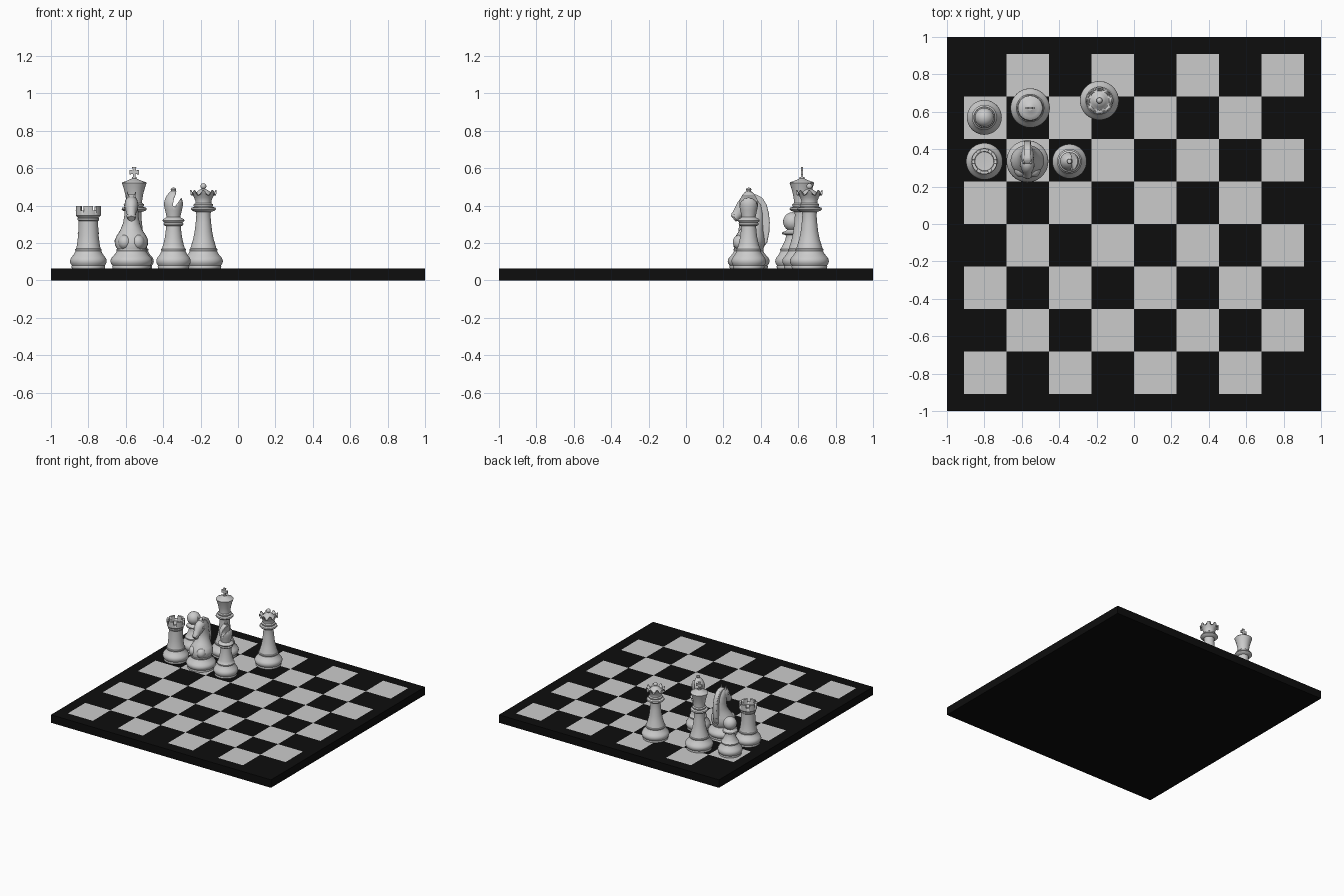
import bpy, bmesh
from math import sin, cos, pi, radians
from mathutils import Vector, Matrix

if "Cube" in bpy.data.objects:
    bpy.data.objects.remove(bpy.data.objects["Cube"])

Z0 = 0.065  # board top


def finish(name, bm, loc=(0, 0, 0), smooth=True, rot=0):
    bmesh.ops.remove_doubles(bm, verts=bm.verts, dist=1e-5)
    bmesh.ops.recalc_face_normals(bm, faces=bm.faces)
    me = bpy.data.meshes.new(name)
    bm.to_mesh(me)
    bm.free()
    ob = bpy.data.objects.new(name, me)
    bpy.context.collection.objects.link(ob)
    ob.location = loc
    ob.rotation_euler.z = rot
    bpy.ops.object.select_all(action='DESELECT')
    ob.select_set(True)
    bpy.context.view_layer.objects.active = ob
    if smooth:
        bpy.ops.object.shade_smooth_by_angle(angle=radians(35))
    return ob


def skin(bm, rings):
    rows = [[bm.verts.new(p) for p in ring] for ring in rings]
    n = len(rows[0])
    for a, b in zip(rows, rows[1:]):
        for i in range(n):
            j = (i + 1) % n
            bm.faces.new((a[i], a[j], b[j], b[i]))
    return rows


def lathe(name, prof, xy, n=64, lift=None):
    # profile of (radius, z); lift(index, angle) raises rim points
    bm = bmesh.new()
    rings = []
    for k, (r, z) in enumerate(prof):
        rings.append([(r * cos(t), r * sin(t), z + (lift(k, t) if lift else 0))
                      for t in (2 * pi * i / n for i in range(n))])
    skin(bm, rings)
    return finish(name, bm, (xy[0], xy[1], 0))


def loft(name, secs, xy, n=24):
    # elliptical sections (y, z, tilt, half depth, half width)
    bm = bmesh.new()
    rings = []
    for y, z, a, hd, hw in secs:
        a = radians(a)
        rings.append([(hw * sin(t), y + hd * cos(t) * cos(a), z + hd * cos(t) * sin(a))
                      for t in (2 * pi * i / n for i in range(n))])
    rows = skin(bm, rings)
    bm.faces.new(rows[0])
    bm.faces.new(rows[-1])
    return finish(name, bm, (xy[0], xy[1], 0))


def prism(name, pts, half, xy, rot=0, bevel=0):
    # outline in (x, z), thickened along y
    bm = bmesh.new()
    rows = skin(bm, [[(x, s * half, z) for x, z in pts] for s in (-1, 1)])
    for r in rows:
        bm.faces.new(r)
    ob = finish(name, bm, (xy[0], xy[1], 0), rot=rot)
    if bevel:
        m = ob.modifiers.new('bevel', 'BEVEL')
        m.width, m.segments = bevel, 2
    return ob


def ball(name, loc, r, scale=(1, 1, 1)):
    bm = bmesh.new()
    bmesh.ops.create_uvsphere(bm, u_segments=24, v_segments=16, radius=r,
                              matrix=Matrix.Diagonal((*scale, 1)))
    return finish(name, bm, loc)


def cut(ob, cutter):
    m = ob.modifiers.new('cut', 'BOOLEAN')
    m.operation, m.object, m.solver = 'DIFFERENCE', cutter, 'EXACT'
    bpy.context.view_layer.update()
    bpy.context.view_layer.objects.active = ob
    bpy.ops.object.modifier_apply(modifier='cut')
    bpy.data.objects.remove(cutter)


def base(R):
    # turned foot shared by all pieces
    return [(0, Z0), (.9 * R, Z0), (.92 * R, .074), (.9 * R, .08), (.97 * R, .09), (R, .102),
            (.985 * R, .113), (.93 * R, .123), (.83 * R, .135), (.75 * R, .147), (.7 * R, .157),
            (.72 * R, .162), (.72 * R, .167), (.67 * R, .171)]


# board and light squares
black = bpy.data.materials.new('black')
black.diffuse_color = (0.004, 0.004, 0.004, 1)
black.use_nodes = True
black.node_tree.nodes["Principled BSDF"].inputs["Base Color"].default_value = black.diffuse_color
bm = bmesh.new()
bmesh.ops.create_cube(bm, size=1, matrix=Matrix.Translation((0, 0, Z0 / 2)) @ Matrix.Diagonal((2, 2, Z0, 1)))
finish('board', bm, smooth=False).data.materials.append(black)
S = .2275
bm = bmesh.new()
for i in range(8):
    for j in range(8):
        if (i + j) % 2 == 0:
            x, y = (i - 4) * S, (j - 4) * S
            bm.faces.new([bm.verts.new((x + a * S, y + b * S, Z0 + .0008))
                          for a, b in ((0, 0), (1, 0), (1, 1), (0, 1))])
finish('light_squares', bm, smooth=False)

# pawn
P = (-.8, .57)
lathe('pawn_body', base(.093) + [(.052, .19), (.042, .21), (.036, .232), (.037, .243), (.055, .247),
      (.058, .253), (.054, .259), (.036, .265), (.028, .275), (0, .275)], P)
ball('pawn_head', (*P, .314), .051)

# rook with crenellated hollow top
P = (-.8, .335)
rook = lathe('rook', base(.098) + [(.061, .19), (.055, .24), (.052, .3), (.052, .318), (.058, .324),
             (.058, .332), (.055, .336), (.067, .348), (.068, .397), (.052, .397), (.05, .355), (0, .352)], P)
for k in range(3):
    cut(rook, prism('notch', [(-.1, .374), (.1, .374), (.1, .42), (-.1, .42)], .01, P, rot=k * pi / 3))

# bishop with slot in the mitre
P = (-.345, .335)
lathe('bishop_body', base(.092) + [(.055, .19), (.046, .23), (.041, .27), (.04, .29), (.05, .295),
      (.054, .303), (.048, .31), (.056, .315), (.059, .322), (.054, .329), (.042, .335), (.034, .342),
      (0, .342)], P)
mitre = lathe('bishop_mitre', [(0, .335), (.037, .335), (.039, .35), (.045, .375), (.05, .4), (.05, .418),
              (.045, .437), (.034, .457), (.021, .472), (.012, .478), (.015, .486), (.011, .494), (0, .497)], P)
cut(mitre, prism('slot', [(-.003, .4), (.008, .394), (.075, .49), (.022, .51), (.012, .46), (.0, .43)], .1, P))

# queen with eight-pointed coronet
P = (-.185, .66)
neck = [(.066, .185), (.055, .22), (.047, .26), (.041, .31), (.038, .35), (.04, .366), (.06, .373),
        (.067, .381), (.064, .389), (.048, .394), (.052, .4), (.052, .407), (.043, .413)]
lathe('queen', base(.104) + neck + [(.043, .425), (.05, .445), (.062, .462), (.071, .468), (.066, .47),
      (.052, .458), (.045, .462), (.035, .475), (.02, .485), (.01, .49), (0, .491)], P,
      lift=lambda k, t: .015 * cos(8 * t) if k in (len(base(1)) + 16, len(base(1)) + 17) else 0)
ball('queen_finial', (*P, .504), .016)

# king with cross
P = (-.555, .62)
lathe('king', base(.105) + neck + [(.043, .43), (.048, .46), (.057, .495), (.064, .515), (.066, .521),
      (.062, .526), (.045, .531), (.026, .539), (.013, .545), (.013, .552), (0, .554)], P)
half = [(.008, .545), (.006, .57), (.026, .566), (.026, .592), (.006, .587), (.012, .607)]
prism('king_cross', half + [(-x, z) for x, z in reversed(half)], .006, P, bevel=.002)

# knight: foot, chest and neck, head, mane, ears
P = (-.57, .335)
lathe('knight_base', base(.112) + [(.07, .176), (0, .18)], P)
loft('knight_neck', [(0, .165, 0, .077, .074), (.002, .19, 0, .084, .088), (.004, .215, 0, .083, .09),
     (.008, .24, 0, .076, .078), (.016, .27, 0, .064, .059), (.026, .305, 5, .054, .045),
     (.03, .345, 12, .052, .038), (.025, .385, 25, .051, .036), (.012, .415, 40, .042, .034),
     (0, .435, 55, .03, .026), (-.006, .445, 60, .012, .012)], P)
loft('knight_head', [(.022, .432, 135, .02, .018), (.008, .42, 133, .04, .034), (-.014, .402, 131, .046, .037),
     (-.034, .385, 130, .041, .034), (-.052, .366, 130, .032, .026), (-.066, .349, 130, .027, .024),
     (-.076, .337, 130, .026, .025), (-.082, .33, 130, .018, .018)], P)
mane = [(-.02, .43), (-.012, .45), (.01, .462), (.045, .458), (.075, .44), (.096, .405), (.108, .36),
        (.113, .31), (.11, .255), (.1, .205), (.085, .185), (.06, .19), (.05, .3), (.05, .37), (.02, .42)]
prism('knight_mane', mane, .018, P, rot=pi / 2, bevel=.007)
for s in (-1, 1):
    bm = bmesh.new()
    bmesh.ops.create_cone(bm, cap_ends=True, segments=12, radius1=.012, radius2=.001, depth=.05)
    ear = finish('knight_ear', bm, (P[0] + s * .019, P[1] - .008, .45))
    ear.rotation_euler = (radians(10), s * radians(8), 0)
    ball('knight_chest', (P[0] + s * .035, P[1] - .045, .205), .04, (.9, 1, 1))
    ball('knight_eye', (P[0] + s * .033, P[1] - .024, .405), .008)
    ball('knight_nostril', (P[0] + s * .017, P[1] - .08, .345), .009)
